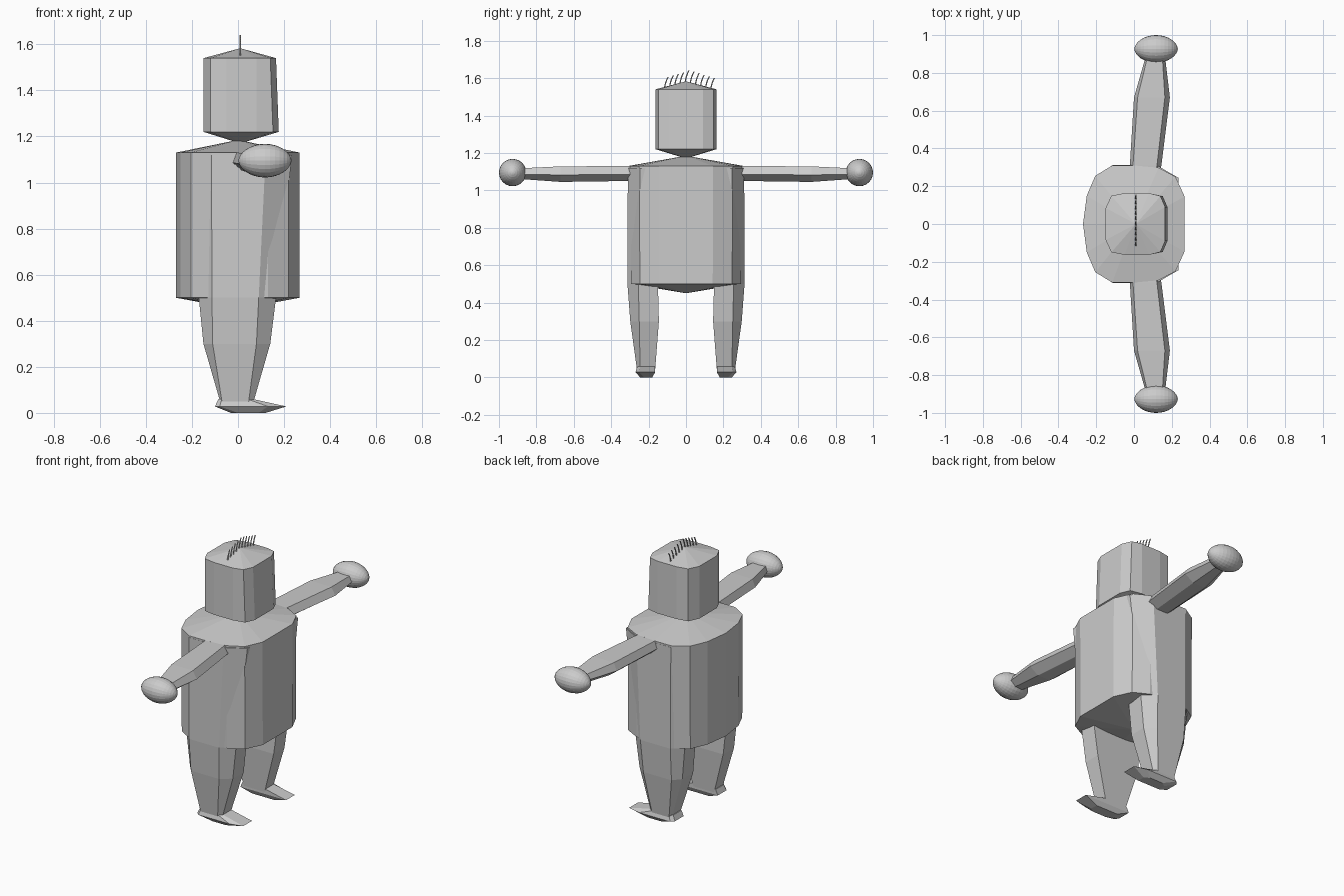
import bpy, bmesh, math

if "Cube" in bpy.data.objects:
    bpy.data.objects.remove(bpy.data.objects["Cube"])

grey = bpy.data.materials.new("plain grey")
grey.diffuse_color = (0.6, 0.6, 0.6, 1)
grey.use_nodes = True
grey.node_tree.nodes["Principled BSDF"].inputs["Base Color"].default_value = grey.diffuse_color


def loft(name, rings, start=None, end=None, mirror=False, smooth=False):
    """Skin a list of equal-length rings; close ends with an apex or a flat cap."""
    bm = bmesh.new()
    rows = [[bm.verts.new(p) for p in ring] for ring in rings]
    n = len(rows[0])
    for a, b in zip(rows, rows[1:]):
        for i in range(n):
            j = (i + 1) % n
            bm.faces.new((a[i], a[j], b[j], b[i]))
    for row, apex in ((rows[0], start), (rows[-1], end)):
        if apex:
            tip = bm.verts.new(apex)
            for i in range(n):
                bm.faces.new((row[i], row[(i + 1) % n], tip))
        else:
            bm.faces.new(row)
    bmesh.ops.recalc_face_normals(bm, faces=bm.faces)
    for f in bm.faces:
        f.smooth = smooth
    me = bpy.data.meshes.new(name)
    bm.to_mesh(me)
    bm.free()
    me.materials.append(grey)
    ob = bpy.data.objects.new(name, me)
    bpy.context.collection.objects.link(ob)
    if mirror:
        m = ob.modifiers.new("mirror", 'MIRROR')
        m.use_axis = (False, True, False)
    return ob


def both_sides(half):
    """Close a half outline (y > 0) by mirroring it across y = 0."""
    return half + [(x, -y) for x, y in reversed(half) if y > 1e-6]


def at(outline, z, sx=1, sy=1):
    return [(x * sx, y * sy, z) for x, y in outline]


# Torso: rounded box with shallow cones above and below
torso = both_sides([(-0.27, 0), (-0.25, 0.15), (-0.205, 0.255), (-0.115, 0.31),
                    (0.0, 0.31), (0.13, 0.298), (0.22, 0.25), (0.268, 0.145)])
loft("torso", [at(torso, 0.5, 1, 0.985), at(torso, 1.13)],
     (0, 0, 0.45), (0, 0, 1.185))

# Head: smaller rounded box, face leaning slightly back
head = both_sides([(-0.15, 0.085), (-0.12, 0.15), (-0.05, 0.163),
                   (0.08, 0.163), (0.14, 0.148), (0.165, 0.09)])
chin = [(x + (0.012 if x > 0.1 else 0), y) for x, y in head]
loft("head", [at(chin, 1.22), at(head, 1.54)], (0.01, 0, 1.17), (0.01, 0, 1.583))


# Legs: six-sided taper running up the side of the torso
def leg_ring(z, back, flat_back, flat_front, front, outer, mid, inner):
    return [(flat_back, outer, z), (flat_front, outer, z), (front, mid, z),
            (front, inner, z), (back, inner, z), (back, mid, z)]


loft("leg", [
    leg_ring(0.04, -0.075, -0.068, 0.045, 0.065, 0.262, 0.245, 0.165),
    leg_ring(0.30, -0.15, -0.11, 0.08, 0.14, 0.298, 0.25, 0.145),
    leg_ring(0.50, -0.17, -0.113, 0.09, 0.165, 0.313, 0.255, 0.15),
    leg_ring(1.12, -0.19, -0.115, 0.12, 0.235, 0.311, 0.245, 0.15)], mirror=True)

# Feet: flat wedges with the toe pointing forward
loft("foot", [
    leg_ring(0.0, -0.03, 0.0, 0.09, 0.12, 0.245, 0.225, 0.18),
    leg_ring(0.028, -0.10, -0.08, 0.13, 0.21, 0.27, 0.25, 0.165),
    leg_ring(0.06, -0.085, -0.07, 0.04, 0.065, 0.26, 0.245, 0.165)], mirror=True)


# Arms: flattened six-sided bars held out sideways
def arm_ring(y, back, front, low, high):
    mid = low + (high - low) * 0.45
    w = front - back
    return [(back, y, mid), (back + 0.1 * w, y, high), (front - 0.14 * w, y, high),
            (front, y, mid), (front - 0.3 * w, y, low), (back + 0.25 * w, y, low)]


loft("arm", [arm_ring(0.22, -0.03, 0.12, 1.05, 1.128),
             arm_ring(0.31, -0.022, 0.145, 1.05, 1.13),
             arm_ring(0.67, 0.0, 0.19, 1.045, 1.128),
             arm_ring(0.88, 0.06, 0.165, 1.06, 1.118)], mirror=True)

# Hands: lemon-shaped balls with poles along x
hand = []
for i in range(1, 16):
    t = math.pi * i / 16
    r = 0.073 * math.sin(t) ** 1.12
    hand.append([(0.117 - 0.115 * math.cos(t), 0.927 + r * math.cos(a), 1.095 + r * math.sin(a))
                 for a in (math.tau * k / 24 for k in range(24))])
loft("hand", hand, (0.002, 0.927, 1.095), (0.232, 0.927, 1.095), mirror=True)

# Hair: a single row of thin curved strands
for k in range(10):
    y0 = -0.115 + k * 0.0275
    z0 = 1.575 - 0.25 * abs(y0)
    height = 0.076 - 0.05 * abs(y0)
    rings = []
    for s in range(6):
        t = s / 5
        cy, cz = y0 + 0.02 * t ** 2, z0 - 0.01 + height * t
        r = 0.0038
        rings.append([(0.01 + r * math.cos(a), cy + r * math.sin(a), cz)
                      for a in (math.tau * j / 6 for j in range(6))])
    loft("hair_strand", rings)
